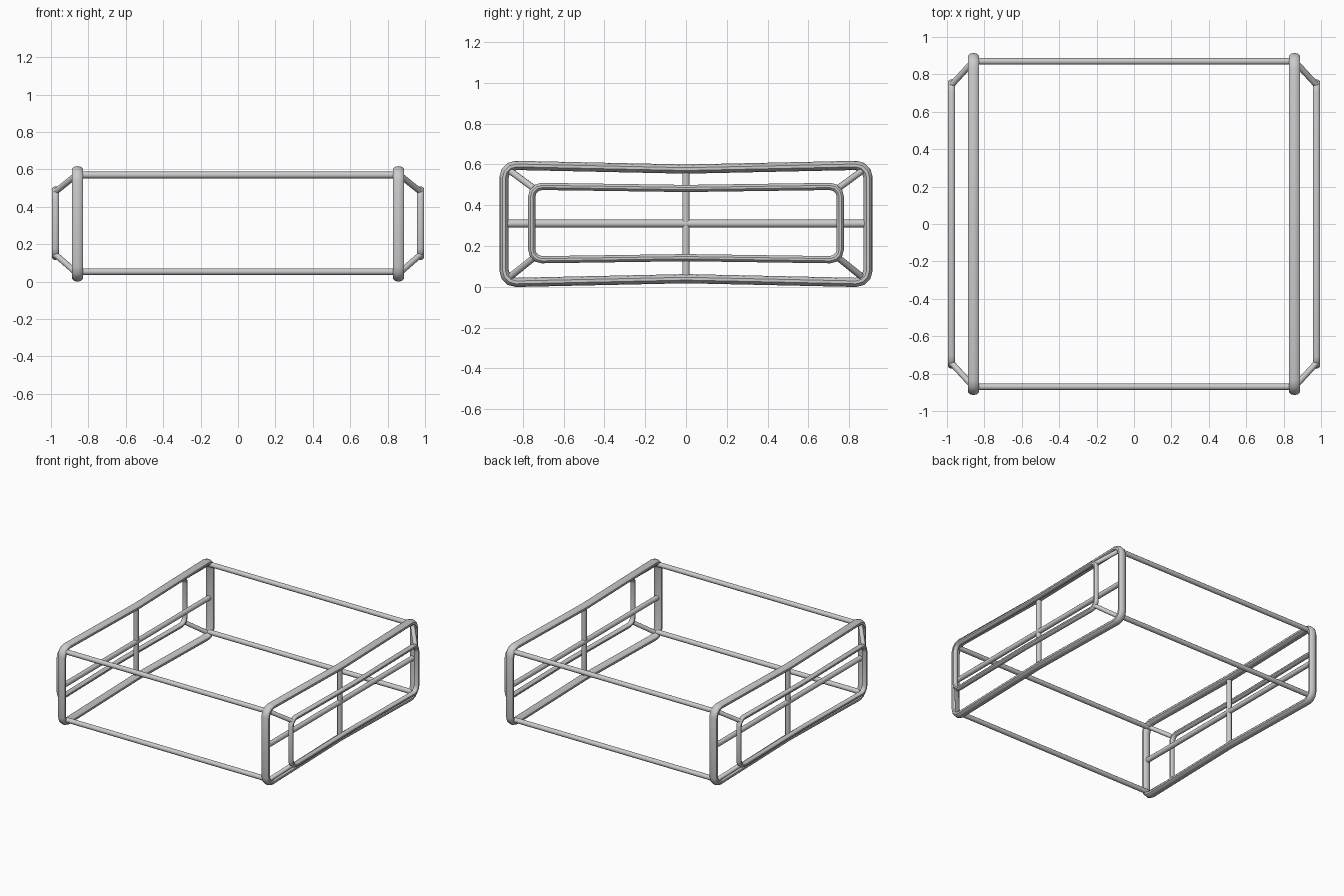
import bpy, bmesh, math
from mathutils import Vector

if "Cube" in bpy.data.objects:
    bpy.data.objects.remove(bpy.data.objects["Cube"])


def finish(name, bm, mirror=(False, False)):
    bmesh.ops.recalc_face_normals(bm, faces=bm.faces)
    me = bpy.data.meshes.new(name)
    bm.to_mesh(me)
    bm.free()
    ob = bpy.data.objects.new(name, me)
    bpy.context.collection.objects.link(ob)
    if any(mirror):
        m = ob.modifiers.new("mirror", 'MIRROR')
        m.use_axis = (mirror[0], mirror[1], False)
        m.use_mirror_merge = False
    bpy.ops.object.select_all(action='DESELECT')
    ob.select_set(True)
    bpy.context.view_layer.objects.active = ob
    bpy.ops.object.shade_smooth_by_angle(angle=math.radians(35))
    return ob


def bar(name, a, b, r, mirror, sides=12):
    """Straight round rod between two points."""
    a, b = Vector(a), Vector(b)
    d = b - a
    bm = bmesh.new()
    bmesh.ops.create_cone(bm, cap_ends=True, segments=sides, radius1=r, radius2=r, depth=d.length)
    bm.transform(d.to_track_quat('Z', 'Y').to_matrix().to_4x4())
    bmesh.ops.translate(bm, verts=bm.verts, vec=(a + b) / 2)
    return finish(name, bm, mirror)


def loop(name, x, hy, z0, z1, corner, sag, rx, r, sides=10, seg=3):
    """Closed rounded-rectangle tube in the YZ plane, pinched at mid-length."""
    path = []
    corners = [(hy, z1, 0), (-hy, z1, 90), (-hy, z0, 180), (hy, z0, 270)]
    for i, (y, z, a0) in enumerate(corners):
        cy = y - math.copysign(corner, y)
        cz = z + (corner if z == z0 else -corner)
        for k in range(seg + 1):
            a = math.radians(a0 + 90 * k / seg)
            path.append(Vector((cy + corner * math.cos(a), cz + corner * math.sin(a))))
        if i == 0:
            path.append(Vector((0, z1 - sag)))
        if i == 2:
            path.append(Vector((0, z0 + sag)))
    bm = bmesh.new()
    rings, n = [], len(path)
    for i, p in enumerate(path):
        d1 = (p - path[i - 1]).normalized()
        d2 = (path[(i + 1) % n] - p).normalized()
        t = (d1 + d2).normalized()
        out = Vector((t.y, -t.x)) / t.dot(d1)
        ring = []
        for k in range(sides):
            a = 2 * math.pi * (k + 0.5) / sides
            q = p + out * r * math.sin(a)
            ring.append(bm.verts.new((x + rx * math.cos(a), q.x, q.y)))
        rings.append(ring)
    for i in range(n):
        A, B = rings[i], rings[(i + 1) % n]
        for k in range(sides):
            j = (k + 1) % sides
            bm.faces.new((A[k], A[j], B[j], B[k]))
    return finish(name, bm, (True, False))


# Main side hoops and the smaller outer rails
loop("side_hoop", 0.858, 0.892, 0.022, 0.595, 0.06, 0.018, 0.032, 0.0225)
loop("outer_rail", 0.976, 0.756, 0.133, 0.492, 0.05, 0.010, 0.020, 0.0175)

# Cross braces inside each side hoop
bar("side_horizontal_brace", (0.858, -0.89, 0.31), (0.858, 0.89, 0.31), 0.019, (True, False))
bar("side_vertical_brace", (0.858, 0, 0.04), (0.858, 0, 0.577), 0.018, (True, False))

# Long bars joining the two sides, front and back
for label, z in (("upper", 0.57), ("lower", 0.053)):
    bar(label + "_cross_bar", (-0.858, 0.87, z), (0.858, 0.87, z), 0.018, (False, True))

# Diagonal struts from hoop corners to outer rail corners
for label, za, zb in (("upper", 0.572, 0.482), ("lower", 0.045, 0.143)):
    bar(label + "_corner_strut", (0.862, 0.867, za), (0.974, 0.745, zb), 0.016, (True, True))
